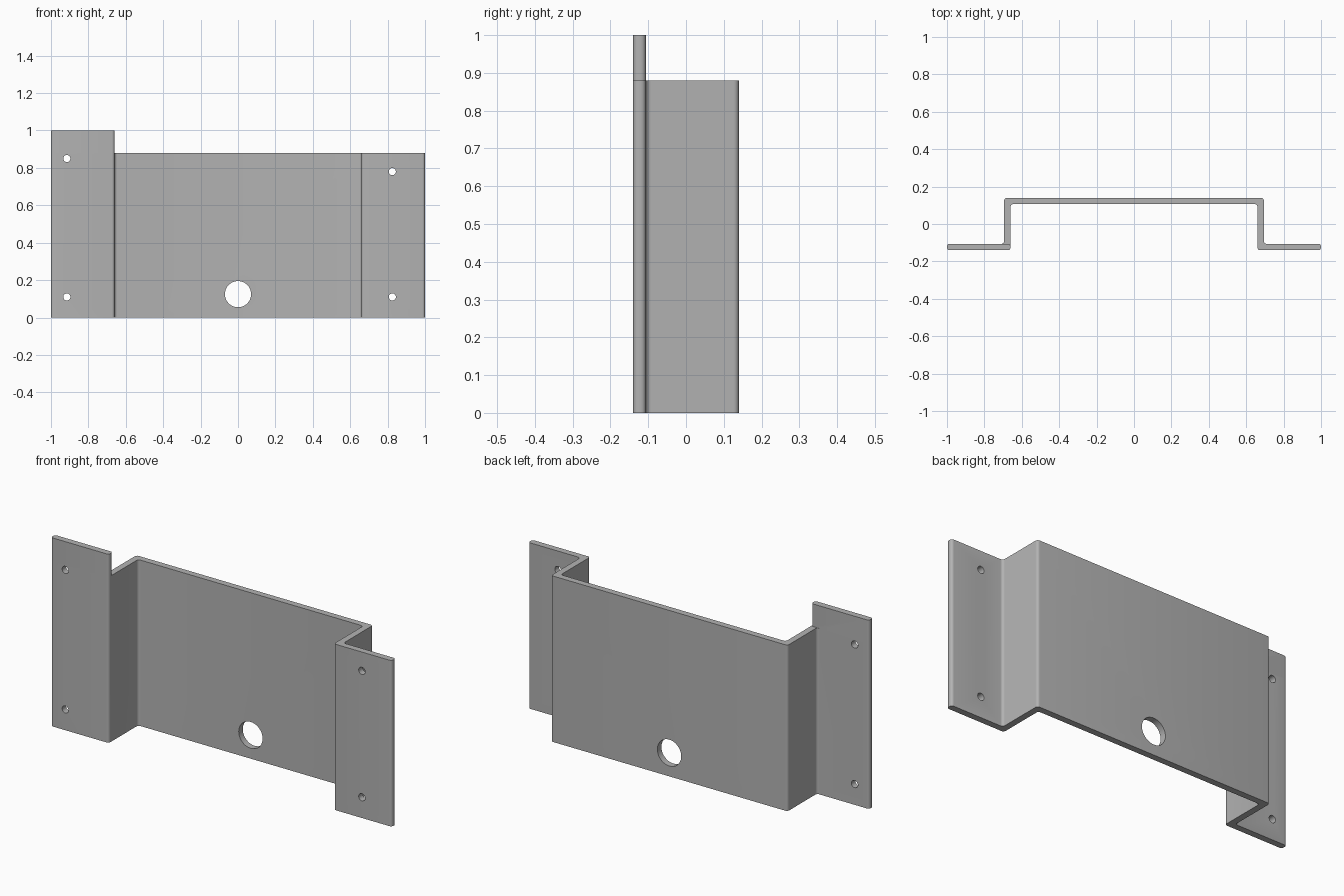
import bpy, bmesh, math
from mathutils import Vector

cube = bpy.data.objects.get("Cube")
if cube:
    bpy.data.objects.remove(cube, do_unlink=True)

DEPTH, THICK, RADIUS = 0.14, 0.034, 0.014
WEB_IN, WEB_OUT = 0.66, 0.694
FRONT, FLANGE_BACK = -DEPTH, THICK - DEPTH
TOP, TALL_TOP = 0.88, 1.0

grey = bpy.data.materials.new("Grey metal")
grey.use_nodes = True
colour = (0.45, 0.45, 0.45, 1)
grey.diffuse_color = colour
grey.node_tree.nodes["Principled BSDF"].inputs["Base Color"].default_value = colour


def make_object(name, bm):
    bmesh.ops.recalc_face_normals(bm, faces=bm.faces)
    mesh = bpy.data.meshes.new(name)
    bm.to_mesh(mesh)
    bm.free()
    mesh.materials.append(grey)
    obj = bpy.data.objects.new(name, mesh)
    bpy.context.collection.objects.link(obj)
    return obj


def round_corners(points, radius, steps=5):
    """Replace every right-angle corner of a plan outline by a small arc."""
    result = []
    for i, point in enumerate(points):
        p = Vector(point)
        a = (Vector(points[i - 1]) - p).normalized() * radius
        b = (Vector(points[(i + 1) % len(points)]) - p).normalized() * radius
        for s in range(steps + 1):
            t = s / steps * math.pi / 2
            result.append(p + a * (1 - math.sin(t)) + b * (1 - math.cos(t)))
    return result


def extrude_plan(name, points, height):
    bm = bmesh.new()
    outline = round_corners(points, RADIUS)
    face = bm.faces.new([bm.verts.new((p.x, p.y, 0)) for p in outline])
    top = bmesh.ops.extrude_face_region(bm, geom=[face])["geom"]
    verts = [v for v in top if isinstance(v, bmesh.types.BMVert)]
    bmesh.ops.translate(bm, verts=verts, vec=(0, 0, height))
    return make_object(name, bm)


def combine(obj, other, operation):
    mod = obj.modifiers.new(operation.title(), "BOOLEAN")
    mod.operation, mod.solver, mod.object = operation, "EXACT", other
    bpy.context.view_layer.objects.active = obj
    bpy.ops.object.modifier_apply(modifier=mod.name)
    bpy.data.objects.remove(other, do_unlink=True)


def drill(obj, x, z, radius):
    bm = bmesh.new()
    bmesh.ops.create_cone(bm, cap_ends=True, segments=40, radius1=radius,
                          radius2=radius, depth=1)
    cutter = make_object("hole_cutter", bm)
    cutter.rotation_euler.x = math.pi / 2
    cutter.location = (x, 0, z)
    cutter.hide_render = True
    bpy.context.view_layer.update()
    combine(obj, cutter, "DIFFERENCE")


# Bent sheet: both flanges, both webs and the back plate
half = [(WEB_IN, DEPTH - THICK), (WEB_IN, FRONT), (1, FRONT),
        (1, FLANGE_BACK), (WEB_OUT, FLANGE_BACK), (WEB_OUT, DEPTH)]
bracket = extrude_plan("mounting_bracket",
                       half + [(-x, y) for x, y in reversed(half)], TOP)

# Taller right flange
flange = extrude_plan("tall_flange", [(-1, FRONT), (-WEB_IN, FRONT),
                      (-WEB_IN, FLANGE_BACK), (-1, FLANGE_BACK)], TALL_TOP)
combine(bracket, flange, "UNION")

# Screw holes and cable hole
for x, z in [(-0.915, 0.11), (-0.915, 0.85), (0.825, 0.11), (0.825, 0.78)]:
    drill(bracket, x, z, 0.019)
drill(bracket, 0, 0.125, 0.07)

bpy.ops.object.select_all(action="DESELECT")
bracket.select_set(True)
bpy.context.view_layer.objects.active = bracket
bpy.ops.object.shade_smooth_by_angle(angle=math.radians(30))
